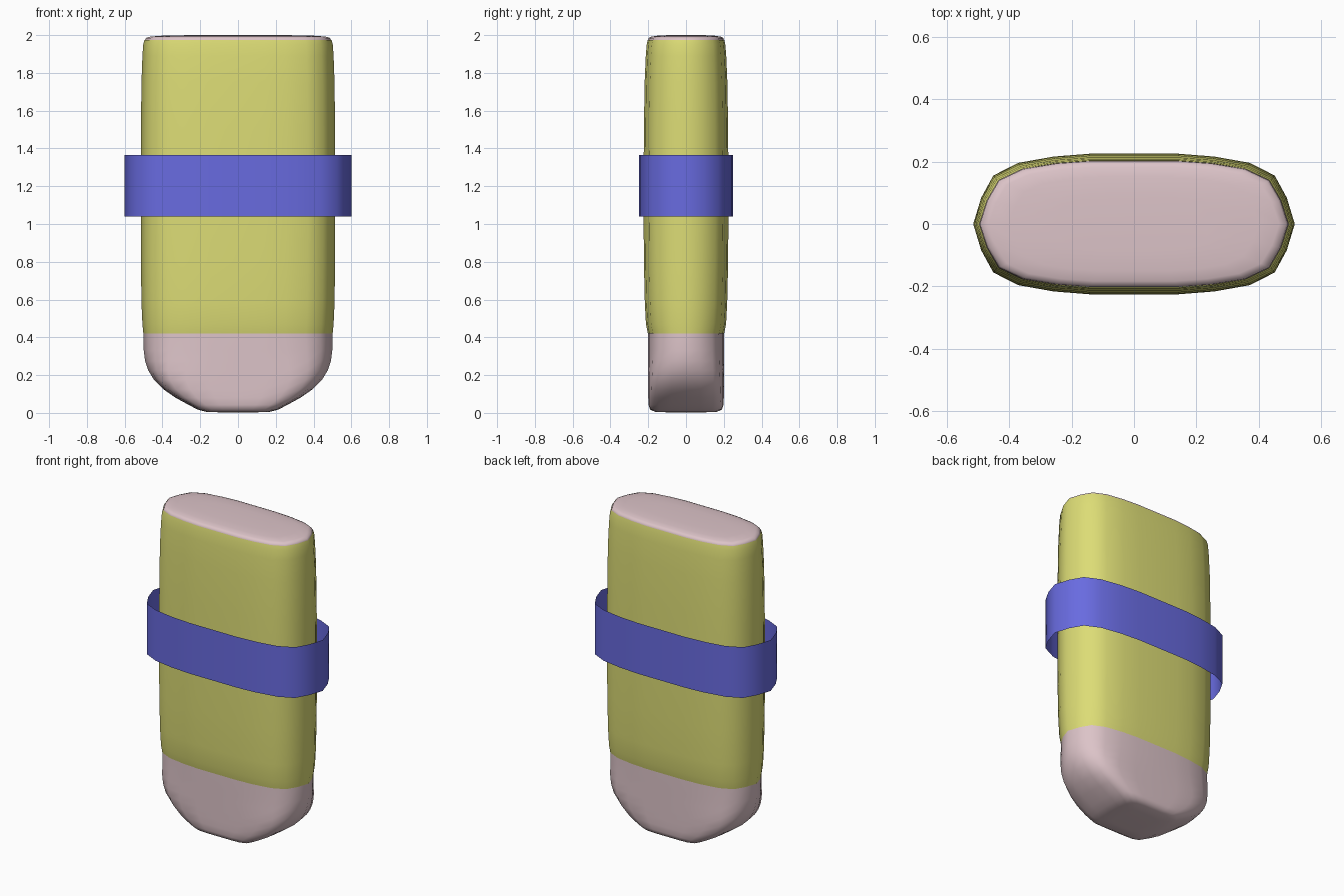
import bpy, bmesh

if "Cube" in bpy.data.objects:
    bpy.data.objects.remove(bpy.data.objects["Cube"])

# Quarter cross-sections (unit size): soft rounded slab, and a squarer one for the worn tip
SOFT = [(1, 0), (.95, .375), (.875, .69), (.72, .87), (.5, .96), (.28, 1), (0, 1)]
SQUARE = [(1, 0), (1, .4), (.985, .76), (.92, .94), (.76, 1), (.42, 1), (0, 1)]


def material(name, rgb):
    m = bpy.data.materials.new(name)
    m.diffuse_color = (*rgb, 1)
    m.use_nodes = True
    m.node_tree.nodes["Principled BSDF"].inputs["Base Color"].default_value = m.diffuse_color
    return m


def section(q):
    """Full outline, blended from soft (q=0) to square (q=1)."""
    p = [(a[0] + (b[0] - a[0]) * q, a[1] + (b[1] - a[1]) * q) for a, b in zip(SOFT, SQUARE)]
    half = p + [(-x, y) for x, y in reversed(p[:-1])]
    return half + [(x, -y) for x, y in reversed(half[1:-1])]


def loft(name, rings, mat, caps=False):
    """Skin a stack of outlines given as (half width, half depth, z, squareness)."""
    bm = bmesh.new()
    loops = [[bm.verts.new((x * sx, y * sy, z)) for x, y in section(q)] for sx, sy, z, q in rings]
    n = len(loops[0])
    for a, b in zip(loops, loops[1:]):
        for i in range(n):
            j = (i + 1) % n
            bm.faces.new((a[i], a[j], b[j], b[i]))
    if caps:
        bm.faces.new(loops[0][::-1])
        bm.faces.new(loops[-1])
    for f in bm.faces:
        f.smooth = True
    me = bpy.data.meshes.new(name)
    bm.to_mesh(me)
    bm.free()
    me.materials.append(mat)
    ob = bpy.data.objects.new(name, me)
    bpy.context.collection.objects.link(ob)
    return ob


pink = material("soft_pink", (.72, .55, .58))
yellow = material("mustard_yellow", (.72, .72, .18))
blue = material("violet_blue", (.14, .147, .745))

# Rubber block with a rounded tip at the bottom and a softly domed top
loft("eraser_block", [
    (.10, .10, .003, .6), (.17, .165, .006, .6), (.215, .19, .018, .6), (.26, .198, .042, .6),
    (.33, .2, .08, .6), (.395, .2, .125, .55), (.445, .2, .175, .45), (.475, .2, .225, .3),
    (.492, .2, .275, .15), (.499, .2, .33, .05), (.5, .2, .42, 0), (.495, .198, .55, 0),
    (.49, .198, 1.9, 0), (.494, .202, 1.972, 0), (.487, .197, 1.985, 0),
    (.465, .183, 1.992, 0), (.40, .15, 1.997, 0), (.25, .09, 2.0, 0),
], pink, caps=True)

# Paper sleeve, bulging slightly in the middle
loft("sleeve", [
    (.501, .202, .42, 0), (.506, .212, .47, 0), (.511, .218, .58, 0), (.514, .223, .8, 0),
    (.515, .225, 1.15, 0), (.514, .223, 1.5, 0), (.511, .219, 1.75, 0), (.506, .213, 1.89, 0),
    (.502, .208, 1.95, 0), (.495, .203, 1.975, 0),
], yellow)

# Loose thin band round the sleeve
loft("band", [(.6, .25, 1.04, 0), (.6, .25, 1.365, 0)], blue)
